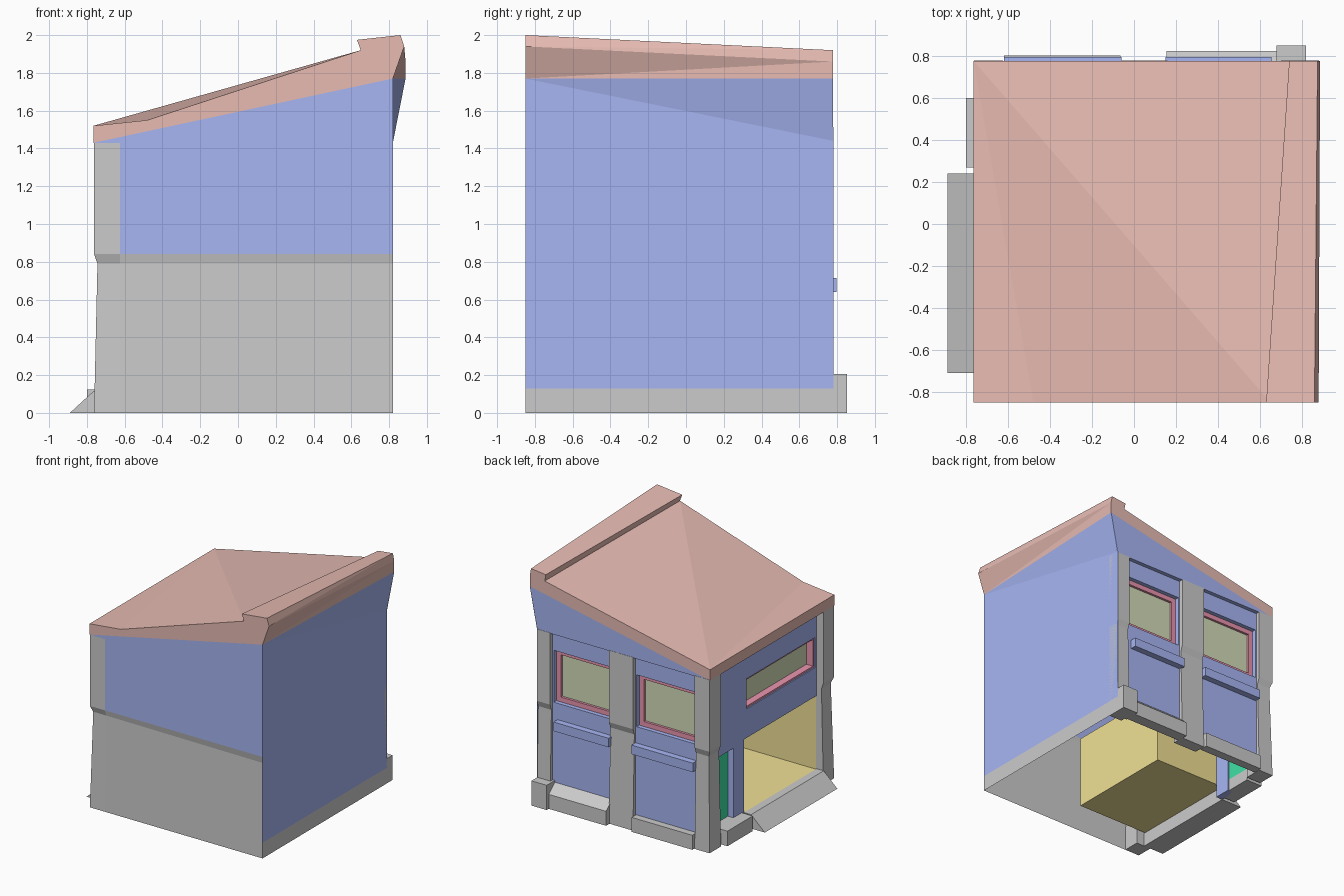
import bpy, bmesh
from mathutils import Vector

if "Cube" in bpy.data.objects:
    bpy.data.objects.remove(bpy.data.objects["Cube"])


def material(name, rgb):
    m = bpy.data.materials.new(name)
    m.diffuse_color = (*rgb, 1)
    m.use_nodes = True
    m.node_tree.nodes["Principled BSDF"].inputs["Base Color"].default_value = m.diffuse_color
    return m


BLUE = material("blue_paint", (0.39, 0.47, 0.90))
ROOF = material("roof_red", (0.80, 0.50, 0.45))
PINK = material("pink_frame", (0.82, 0.30, 0.42))
GLASS = material("window_glass", (0.65, 0.72, 0.48))
YELLOW = material("garage_yellow", (0.88, 0.75, 0.30))
GREEN = material("door_green", (0.05, 0.75, 0.38))


def mesh(name, verts, faces, mat=None, out=None):
    """Make an object; open surfaces are turned to face the direction 'out'."""
    bm = bmesh.new()
    vs = [bm.verts.new(v) for v in verts]
    for f in faces:
        bm.faces.new([vs[i] for i in f])
    bmesh.ops.dissolve_degenerate(bm, dist=1e-5, edges=bm.edges)
    bmesh.ops.remove_doubles(bm, verts=bm.verts, dist=1e-5)
    bmesh.ops.recalc_face_normals(bm, faces=bm.faces)
    if out:
        total = sum((f.normal * f.calc_area() for f in bm.faces), Vector())
        if total.dot(Vector(out)) < 0:
            bmesh.ops.reverse_faces(bm, faces=bm.faces)
    me = bpy.data.meshes.new(name)
    bm.to_mesh(me)
    bm.free()
    ob = bpy.data.objects.new(name, me)
    bpy.context.collection.objects.link(ob)
    if mat:
        me.materials.append(mat)
    return ob


def loft(name, rings, mat=None):
    """Closed solid through rings with equal point counts."""
    n = len(rings[0])
    faces = [list(range(n)), [(len(rings) - 1) * n + i for i in range(n)]]
    for r in range(len(rings) - 1):
        for i in range(n):
            j = (i + 1) % n
            faces.append((r * n + i, r * n + j, r * n + n + j, r * n + n + i))
    return mesh(name, [p for ring in rings for p in ring], faces, mat)


def rect(x0, x1, y0, y1, z):
    return [(x0, y0, z), (x1, y0, z), (x1, y1, z), (x0, y1, z)]


def box(name, x0, x1, y0, y1, z0, z1, mat=None):
    return loft(name, [rect(x0, x1, y0, y1, z0), rect(x0, x1, y0, y1, z1)], mat)


def back(u, v, d):
    return (u, d, v)


def left(u, v, d):
    return (d, u, v)


def corners(r):
    u0, u1, v0, v1 = r
    return [(u0, v0), (u1, v0), (u1, v1), (u0, v1)]


def ring(name, place, outer, inner, d0, d1, mat, out):
    """Flat wall with a rectangular hole and its reveal."""
    v = [place(a, b, d0) for a, b in corners(outer)]
    v += [place(a, b, d) for d in (d0, d1) for a, b in corners(inner)]
    f = [(k + i, k + (i + 1) % 4, k + 4 + (i + 1) % 4, k + 4 + i)
         for k in (0, 4) for i in range(4)]
    return mesh(name, v, f, mat, out)


def window(name, place, hole, d, inward, border, out):
    """Pink frame and glass filling a hole whose reveal ends at depth d."""
    u0, u1, v0, v1 = hole
    inner = (u0 + border, u1 - border, v0 + border, v1 - border)
    ring(name + "_frame", place, hole, inner, d, d + inward, PINK, out)
    mesh(name + "_glass", [place(a, b, d + inward) for a, b in corners(inner)],
         [(0, 1, 2, 3)], GLASS, out)


def pier(name, x0, x1, y0, y1, sides):
    """Stone pier pinched at mid height on the given outer sides."""
    rings = []
    for z, i in ((0, 0), (0.79, 0.018), (0.84, 0), (1.435, 0)):
        rings.append(rect(x0 + i * ("l" in sides), x1 - i * ("r" in sides),
                          y0 + i * ("f" in sides), y1 - i * ("b" in sides), z))
    return loft(name, rings)


# Roof: twisted slab with a raised ridge cap
front_profile = [(-0.765, 1.43), (-0.765, 1.52), (-0.48, 1.55), (0.65, 1.92),
                 (0.63, 1.975), (0.86, 2.0), (0.88, 1.94), (0.82, 1.77)]
back_profile = [(-0.765, 1.43), (-0.765, 1.52), (-0.765, 1.52), (0.75, 1.85),
                (0.74, 1.905), (0.875, 1.92), (0.887, 1.86), (0.887, 1.77)]
n = len(front_profile)
rv = [(x, -0.85, z) for x, z in front_profile] + [(x, 0.778, z) for x, z in back_profile]
rf = [tuple(range(n)), tuple(n + i for i in range(n) if i != 2)]
for i in range(n):
    j = (i + 1) % n
    if i != 2:
        rf.append((i, j, n + (1 if i == 2 else i)))
    else:
        rf.append((2, 3, n + 1))
    if i != 1:
        rf.append((j, n + j, n + (1 if i == 2 else i)))
mesh("roof", rv, rf, ROOF)

# Front wall: grey lower half with pinch, blue upper half
mesh("front_lower_wall",
     [(-0.625, -0.85, 0), (0.82, -0.85, 0), (-0.625, -0.832, 0.79),
      (0.82, -0.848, 0.79), (-0.625, -0.85, 0.84), (0.82, -0.85, 0.84)],
     [(0, 1, 3, 2), (2, 3, 5, 4)], None, (0, -1, 0))
mesh("front_upper_wall",
     [(-0.625, -0.85, 0.84), (0.82, -0.85, 0.84), (0.82, -0.85, 1.77),
      (-0.765, -0.85, 1.43), (-0.625, -0.85, 1.43)],
     [(0, 1, 2, 3, 4)], BLUE, (0, -1, 0))

# Right wall: blue with grey plinth, flaring at the back top corner
mesh("right_wall",
     [(0.82, -0.85, 0.13), (0.82, 0.78, 0.13), (0.82, 0.78, 1.44),
      (0.82, -0.85, 1.44), (0.82, -0.85, 1.77), (0.887, 0.778, 1.77)],
     [(0, 1, 2, 3), (3, 2, 4), (4, 2, 5)], BLUE, (1, 0, 0))
mesh("right_plinth", [(0.82, -0.85, 0), (0.82, 0.78, 0), (0.82, 0.78, 0.13), (0.82, -0.85, 0.13)],
     [(0, 1, 2, 3)], None, (1, 0, 0))

# Back gable above the piers, with its underside
mesh("back_gable",
     [(-0.765, 0.778, 1.43), (0.82, 0.778, 1.43), (0.887, 0.778, 1.77),
      (-0.765, 0.73, 1.43), (0.82, 0.73, 1.43)],
     [(0, 1, 2), (0, 1, 4, 3)], BLUE, (0, 1, 0))

# Stone piers
pier("back_left_pier", -0.762, -0.625, 0.63, 0.78, "lb")
pier("back_middle_pier", -0.06, 0.16, 0.68, 0.78, "b")
pier("back_right_pier", 0.70, 0.82, 0.68, 0.78, "b")
pier("front_left_pier", -0.762, -0.625, -0.85, -0.71, "lf")
box("back_right_pier_base", 0.68, 0.82, 0.72, 0.852, 0, 0.205)

# Back bays: recessed wall, window and sill
for side, x0, x1, s0, s1 in (("left", -0.625, -0.06, -0.62, -0.06),
                             ("right", 0.16, 0.70, 0.15, 0.655)):
    hole = (x0 + 0.01, x1 - 0.01, 0.85, 1.28)
    ring(f"back_{side}_bay_wall", back, (x0, x1, 0, 1.43), hole, 0.745, 0.71, BLUE, (0, 1, 0))
    window(f"back_{side}_window", back, hole, 0.71, -0.02, 0.04, (0, 1, 0))
    box(f"back_{side}_sill", s0, s1, 0.73, 0.797, 0.64, 0.715, BLUE)

# Back plinths: a plain one and one with a sloped top
box("back_left_plinth", -0.62, -0.065, 0.73, 0.803, 0, 0.12)
loft("back_right_plinth", [[(x, 0.73, 0), (x, 0.825, 0), (x, 0.825, 0.12), (x, 0.745, 0.19),
                            (x, 0.73, 0.19)] for x in (0.155, 0.69)])

# Left wall: upper wall with a wide window, post beside the door
hole = (-0.69, 0.21, 0.96, 1.21)
ring("left_upper_wall", left, (-0.71, 0.63, 0.72, 1.43), hole, -0.70, -0.69, BLUE, (-1, 0, 0))
window("left_window", left, hole, -0.69, 0.06, 0.015, (-1, 0, 0))
box("left_post", -0.70, -0.64, 0.24, 0.38, 0, 0.72, BLUE)
box("door_lintel", -0.70, -0.64, 0.38, 0.63, 0.70, 0.74, BLUE)
mesh("front_door", [(-0.65, 0.38, 0.1), (-0.65, 0.63, 0.1), (-0.65, 0.63, 0.72), (-0.65, 0.38, 0.72)],
     [(0, 1, 2, 3)], GREEN, (-1, 0, 0))
box("door_step", -0.80, -0.65, 0.27, 0.60, 0, 0.125)

# Garage alcove, open towards the left, and its ramp
g = rect(-0.70, -0.04, -0.70, 0.24, 0.115) + rect(-0.70, -0.04, -0.70, 0.24, 0.72)
mesh("garage_alcove", g, [(0, 1, 2, 3), (4, 5, 6, 7), (0, 1, 5, 4), (1, 2, 6, 5), (2, 3, 7, 6)],
     YELLOW, (-1, 0, 0))
loft("garage_ramp", [[(-0.89, y, 0), (-0.70, y, 0), (-0.70, y, 0.115), (-0.765, y, 0.115)]
                     for y in (-0.71, 0.24)])
